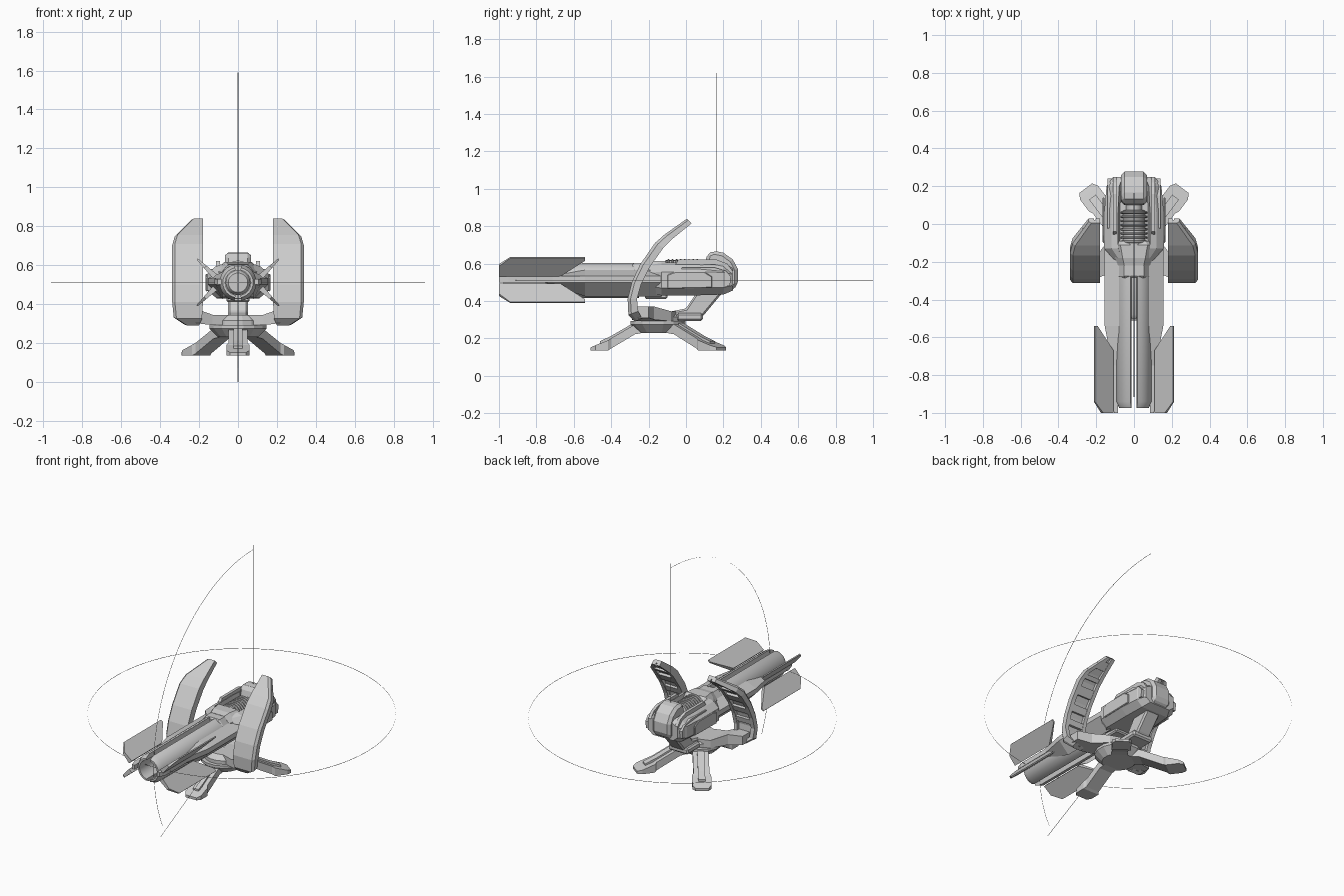
import bpy, bmesh, math
from mathutils import Vector, Matrix

if "Cube" in bpy.data.objects:
    bpy.data.objects.remove(bpy.data.objects["Cube"])

grey = bpy.data.materials.new("light_grey_metal")
grey.diffuse_color = (0.6, 0.6, 0.6, 1)
grey.use_nodes = True
grey.node_tree.nodes["Principled BSDF"].inputs["Base Color"].default_value = grey.diffuse_color


def finish(name, verts, faces, mirror=False, bevel=0, smooth=False):
    me = bpy.data.meshes.new(name)
    bm = bmesh.new()
    vs = [bm.verts.new(v) for v in verts]
    for f in faces:
        bm.faces.new([vs[i] for i in f])
    bmesh.ops.recalc_face_normals(bm, faces=bm.faces)
    bm.to_mesh(me)
    bm.free()
    ob = bpy.data.objects.new(name, me)
    bpy.context.collection.objects.link(ob)
    me.materials.append(grey)
    if bevel:
        m = ob.modifiers.new("bevel", 'BEVEL')
        m.width, m.segments, m.limit_method = bevel, 1, 'ANGLE'
    if mirror:
        m = ob.modifiers.new("mirror", 'MIRROR')
        m.use_mirror_merge = False
    if smooth:
        bpy.context.view_layer.objects.active = ob
        ob.select_set(True)
        bpy.ops.object.shade_smooth_by_angle(angle=math.radians(35))
        ob.select_set(False)
    return ob


def loft(name, rings, **kw):
    """Skin equal-length closed rings and cap both ends."""
    n = len(rings[0])
    verts = [p for r in rings for p in r]
    faces = [(k*n+i, k*n+(i+1) % n, (k+1)*n+(i+1) % n, (k+1)*n+i)
             for k in range(len(rings)-1) for i in range(n)]
    faces += [tuple(range(n)), tuple(range(len(verts)-n, len(verts)))]
    return finish(name, verts, faces, **kw)


def prism_y(name, pts, y0, y1, **kw):
    return loft(name, [[(x, y, z) for x, z in pts] for y in (y0, y1)], **kw)


def prism_x(name, pts, x0, x1, **kw):
    return loft(name, [[(x, y, z) for y, z in pts] for x in (x0, x1)], **kw)


def box(name, x, y, z, **kw):
    return prism_y(name, [(x[0], z[0]), (x[1], z[0]), (x[1], z[1]), (x[0], z[1])], *y, **kw)


def lathe_y(name, prof, zc, n=20, **kw):
    """Round part along y from (y, radius) pairs."""
    return loft(name, [[(r*math.cos(2*math.pi*i/n), y, zc+r*math.sin(2*math.pi*i/n))
                        for i in range(n)] for y, r in prof], smooth=True, **kw)


# ---- base hub and platform
HY = -0.15
def disc(r, z, n=16):
    return [(r*math.cos(2*math.pi*(i+.5)/n), HY+r*math.sin(2*math.pi*(i+.5)/n), z) for i in range(n)]
loft("base_hub", [disc(.105, .23), disc(.15, .275), disc(.15, .292)])
loft("turntable", [disc(.125, .292), disc(.125, .315), disc(.095, .345)])

# ---- three legs: (radius fraction, low z, high z, half width)
def leg(name, ang, length, w=1.0):
    rot = Matrix.Rotation(ang, 3, 'Z')
    def ring(r, lo, hi, h):
        return [rot @ Vector((a*h*w, -r*length, z)) + Vector((0, HY, 0))
                for a, z in ((-1, lo), (1, lo), (1, hi), (-1, hi))]
    loft(name, [ring(*s) for s in ((.14, .235, .28, .05), (.34, .222, .275, .05), (.70, .145, .2, .05),
                                   (.74, .135, .19, .06), (.93, .135, .163, .06), (1, .135, .152, .042))])
    loft(name + "_ridge", [ring(*s) for s in ((.36, .25, .283, .022), (.70, .18, .212, .022),
                                              (.86, .15, .185, .022))])
leg("front_leg", 0, .36)
for s, side in ((1, "right"), (-1, "left")):
    leg("back_leg_" + side, s*math.radians(143), .425)

# ---- yoke arms out to the shields, and the rear arm up to the gun
def slab(x, y0, y1, z0, z1):
    return [(x, y0, z0), (x, y1, z0), (x, y1, z1), (x, y0, z1)]
loft("shield_arm", [slab(.04, -.23, -.05, .292, .345), slab(.13, -.26, -.08, .292, .345),
                    slab(.2, -.29, -.17, .3, .37), slab(.29, -.28, -.2, .31, .37)], mirror=True)
prism_x("rear_arm", [(-.1, .293), (.06, .293), (.1, .33), (.2, .45), (.06, .45), (.0, .36), (-.1, .34)],
        -.052, .052, bevel=.01)
box("rear_arm_foot", (-.075, .075), (-.05, .09), (.293, .335), bevel=.01)

# ---- curved shields: front y,z / back y,z / inner x / outer x
ST = [(-.275, .29, -.235, .305, .2, .275), (-.308, .325, -.255, .345, .185, .33),
      (-.312, .41, -.262, .41, .18, .338), (-.29, .5, -.24, .49, .18, .338),
      (-.246, .594, -.195, .58, .18, .338), (-.166, .71, -.12, .685, .18, .338),
      (-.115, .755, -.075, .73, .18, .325), (.005, .84, .03, .815, .18, .24)]
def strip(name, t0, t1, xa, xb, stations=ST, chamfer=0.0):
    rings = []
    for fy, fz, by, bz, xi, xo in stations:
        p = lambda t: (fy+(by-fy)*t, fz+(bz-fz)*t)
        a, b = xa(xi, xo), xb(xi, xo)
        m = (t0+t1)/2
        rings.append([(a, *p(t0)), (b-chamfer, *p(t0)), (b, *p(m)), (b, *p(t1)), (a, *p(t1))])
    loft(name, rings, mirror=True)
strip("shield_plate", 0, .6, lambda i, o: i, lambda i, o: o, chamfer=.014)
strip("shield_inner_rim", .55, 1, lambda i, o: i, lambda i, o: i+.025)
strip("shield_outer_rim", .55, 1, lambda i, o: o-.028, lambda i, o: o)
def lerp(a, b, t):
    return tuple(u+(v-u)*t for u, v in zip(a, b))
for k in (0, 2, 3, 4, 5, 6):
    strip("shield_crossbar", .55, .95, lambda i, o: i+.01, lambda i, o: o-.01,
          [lerp(ST[k], ST[k+1], .3), lerp(ST[k], ST[k+1], .75)])

# ---- gun body with a channel along the top
half = [(.075, .55), (.085, .605), (.118, .592), (.158, .555), (.158, .47), (.11, .43)]
sec = half + [(-x, z) for x, z in reversed(half)]
def body_ring(y, sx, sz):
    return [(x*sx, y, .515+(z-.515)*sz) for x, z in sec]
loft("gun_body", [body_ring(-.21, .55, .9), body_ring(-.13, 1, 1), body_ring(.06, 1, 1),
                  body_ring(.2, .92, .95), body_ring(.25, .7, .7)])
prism_x("body_side_panel", [(-.1, .465), (-.1, .54), (-.06, .555), (.1, .555), (.14, .53), (.14, .47)],
        .155, .166, mirror=True, bevel=.004)
# rails that run back over the body and bend down behind it
prism_x("body_rail", [(-.06, .59), (-.04, .622), (.16, .622), (.22, .6), (.25, .56), (.25, .48),
                      (.23, .48), (.23, .55), (.2, .585), (.15, .595)], .092, .112, mirror=True)
prism_x("body_lower_rail", [(-.03, .565), (-.02, .58), (.15, .58), (.215, .56), (.24, .53), (.235, .48),
                            (.2, .48), (.2, .54), (.15, .555)], .115, .14, mirror=True)

# ---- front block and collar
def hexring(y, w, lo, hi):
    m = (lo+hi)/2
    return [(w*.6, y, hi), (w, y, m+.04), (w, y, m-.04), (w*.6, y, lo),
            (-w*.6, y, lo), (-w, y, m-.04), (-w, y, m+.04), (-w*.6, y, hi)]
loft("front_block", [hexring(-.22, .085, .44, .605), hexring(-.18, .1, .44, .615),
                     hexring(-.11, .12, .44, .615), hexring(-.09, .1, .44, .6)])
loft("barrel_collar", [hexring(-.285, .082, .43, .595), hexring(-.275, .088, .425, .603),
                       hexring(-.2, .088, .425, .603)])
box("under_vent", (-.06, .06), (-.22, -.1), (.41, .45), bevel=.008)

# ---- cooling coil and rear hood
lathe_y("coil_core", [(-.11, .058), (.07, .058), (.075, .042), (.15, .042)], .56)
for i in range(8):
    y = -.1 + i*.022
    lathe_y("coil_ring", [(y, .066), (y+.003, .072), (y+.009, .072), (y+.012, .066)], .552)
prism_x("rear_hood", [(.1, .45), (.1, .6), (.115, .655), (.15, .668), (.2, .658), (.25, .622), (.278, .57),
                      (.278, .485), (.235, .45)], -.068, .068, bevel=.018)

# ---- split barrel: two half shells with a slot above and below
def shell(ro, ri):
    a = [math.radians(-79+158*i/12) for i in range(13)]
    return [(ro*math.cos(t), .51+ro*math.sin(t)) for t in a] + \
           [(ri*math.cos(t), .51+ri*math.sin(t)) for t in reversed(a)]
loft("barrel_shell", [[(x, y, z) for x, z in shell(ro, .066)]
                      for y, ro in ((-.975, .078), (-.94, .095), (-.25, .095))], mirror=True, smooth=True)
lathe_y("barrel_core", [(-.5, .05), (-.48, .064), (-.2, .064)], .51)

# ---- side shrouds and the thin rails reaching the muzzle
def shroud(y, z0, z1, x):
    return [(.08, y, z1), (x, y, min(z1, .533)), (x, y, .5), (.08, y, z0)]
loft("side_shroud", [shroud(-.75, .495, .535, .115), shroud(-.54, .425, .565, .155),
                     shroud(-.13, .425, .565, .155)], mirror=True)
loft("muzzle_rail", [[(.085, y, .5), (x, y, .5), (x, y, .53), (.085, y, .53)]
                     for y, x in ((-1, .105), (-.95, .122), (-.6, .122))], mirror=True)

# ---- four diagonal fins: (distance out 0..1, y)
OUT = [(0, -1), (.55, -1), (1, -.94), (1, -.54), (.85, -.54), (0, -.67)]
for s, name in ((1, "upper_fin"), (-1, "lower_fin")):
    rings = []
    for side in (-1, 1):
        ring = []
        for t, y in OUT:
            th = side*(.011*(1-t)+.004)
            ring.append((.118+.092*t+th*.7, y, .512+s*(.03+.09*t-th*.7)))
        rings.append(ring)
    loft(name, rings, mirror=True)

# ---- thin range guides: full turn circle, lift arc and its two end lines
def ribbon(name, pts, off):
    o = Vector(off)
    n = len(pts)
    finish(name, [Vector(p)-o for p in pts] + [Vector(p)+o for p in pts],
           [(i, i+1, n+i+1, n+i) for i in range(n-1)])
ribbon("turn_range_circle", [(.96*math.cos(math.radians(a*3)), .04+.96*math.sin(math.radians(a*3)), .51)
                             for a in range(121)], (0, 0, .0015))
ribbon("lift_range_arc", [(0, .165+1.08*math.cos(math.radians(a)), .51+1.08*math.sin(math.radians(a)))
                          for a in range(90, 206, 2)], (.0015, 0, 0))
ribbon("lift_top_line", [(0, .165, .6), (0, .165, 1.62)], (.0012, .0012, 0))
ribbon("lift_low_line", [(0, -.1, .376), (0, -.84, 0)], (.0015, 0, 0))
